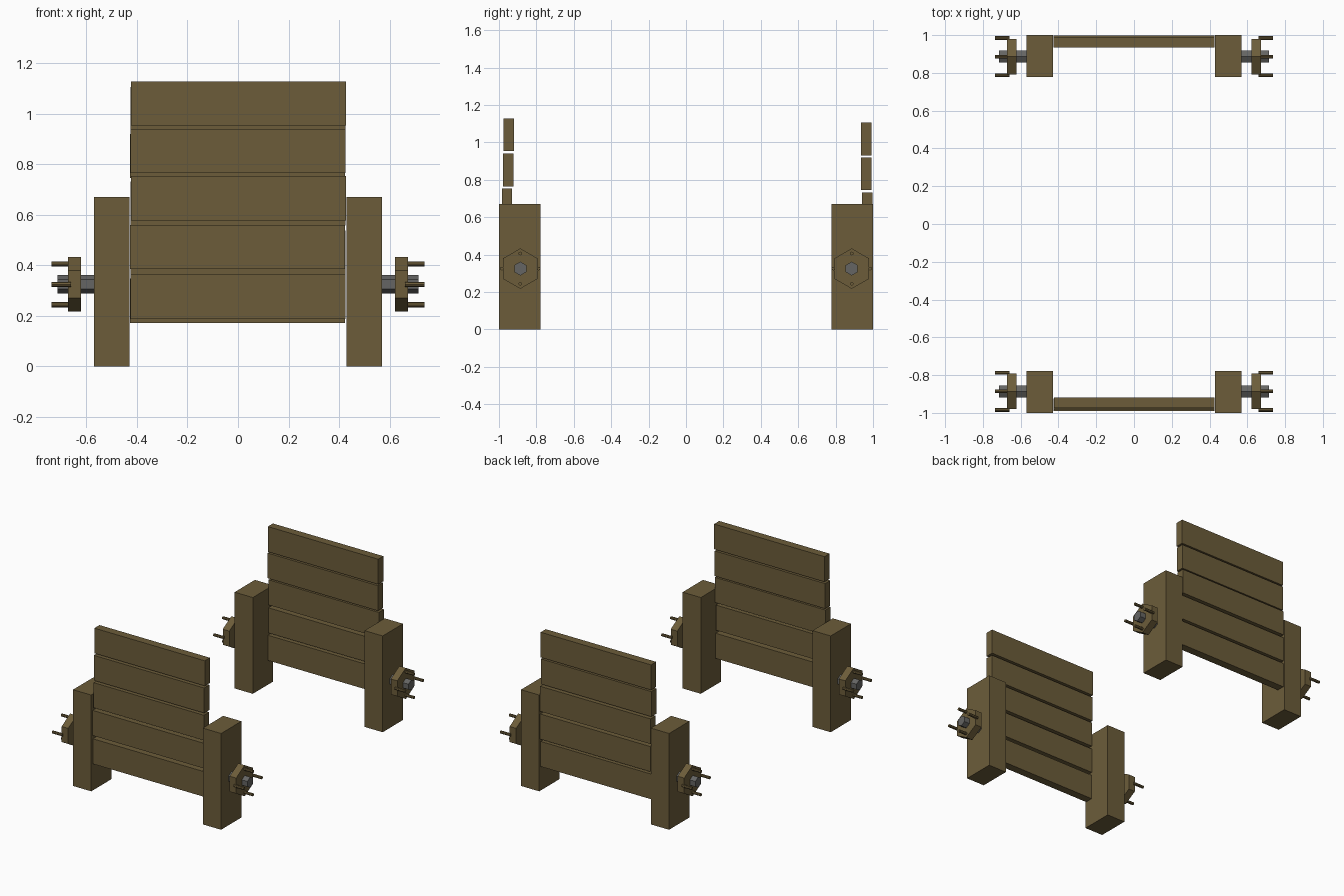
import bpy, math
from mathutils import Matrix

if "Cube" in bpy.data.objects:
    bpy.data.objects.remove(bpy.data.objects["Cube"])


def material(name, rgb):
    m = bpy.data.materials.new(name)
    m.diffuse_color = (*rgb, 1)
    m.use_nodes = True
    m.node_tree.nodes["Principled BSDF"].inputs["Base Color"].default_value = m.diffuse_color
    return m


wood = material("brown wood", (0.15, 0.108, 0.042))
iron = material("grey iron", (0.13, 0.13, 0.125))


def box(name, x, y, z, tilt=(0, 0, 0)):
    # x, y, z are (low, high) pairs
    mid = [(a + b) / 2 for a, b in (x, y, z)]
    bpy.ops.mesh.primitive_cube_add(size=1, location=mid, rotation=tilt)
    o = bpy.context.object
    o.name = name
    o.scale = [abs(b - a) for a, b in (x, y, z)]
    o.data.materials.append(wood)


def rod(name, x0, x1, y, z, r, mat, sides=6):
    # prism along x, corners pointing along y
    bpy.ops.mesh.primitive_cylinder_add(vertices=sides, radius=r, depth=abs(x1 - x0))
    o = bpy.context.object
    o.name = name
    o.data.transform(Matrix.Rotation(math.pi / 2, 4, 'Y'))
    if sides == 6:  # flats at top and bottom
        o.data.transform(Matrix.Rotation(math.pi / 2, 4, 'X'))
    o.location = ((x0 + x1) / 2, y, z)
    o.data.materials.append(mat)


# posts, axle stubs, hexagonal wheels and handle pegs at the four corners
for sx in (-1, 1):
    for sy in (-1, 1):
        box("post", (sx * 0.43, sx * 0.57), (sy * 0.777, sy), (0, 0.67))
        cy, cz = sy * 0.886, 0.325
        rod("axle", sx * 0.55, sx * 0.715, cy, cz, 0.037, iron)
        rod("hex_wheel", sx * 0.622, sx * 0.672, cy, cz, 0.108, wood)
        for dy, dz in ((0.098, 0), (-0.098, 0), (0, 0.081), (0, -0.081)):
            rod("handle_peg", sx * 0.66, sx * 0.737, cy + dy, cz + dz, 0.01, wood, 8)

# plank walls: (lower edge, inner-to-outer centre y, sideways shift)
front = [(0.188, -0.961, 0), (0.385, -0.961, -0.002), (0.578, -0.957, 0.002),
         (0.765, -0.951, 0), (0.953, -0.947, 0.002)]
back = [(0.172, 0.966, -0.002), (0.363, 0.968, 0), (0.557, 0.97, 0),
        (0.745, 0.963, -0.002), (0.93, 0.963, 0)]
for name, planks in (("front_plank", front), ("back_plank", back)):
    for z, y, dx in planks:
        box(name, (-0.425 + dx, 0.425 + dx), (y - 0.028, y + 0.028), (z, z + 0.175))
